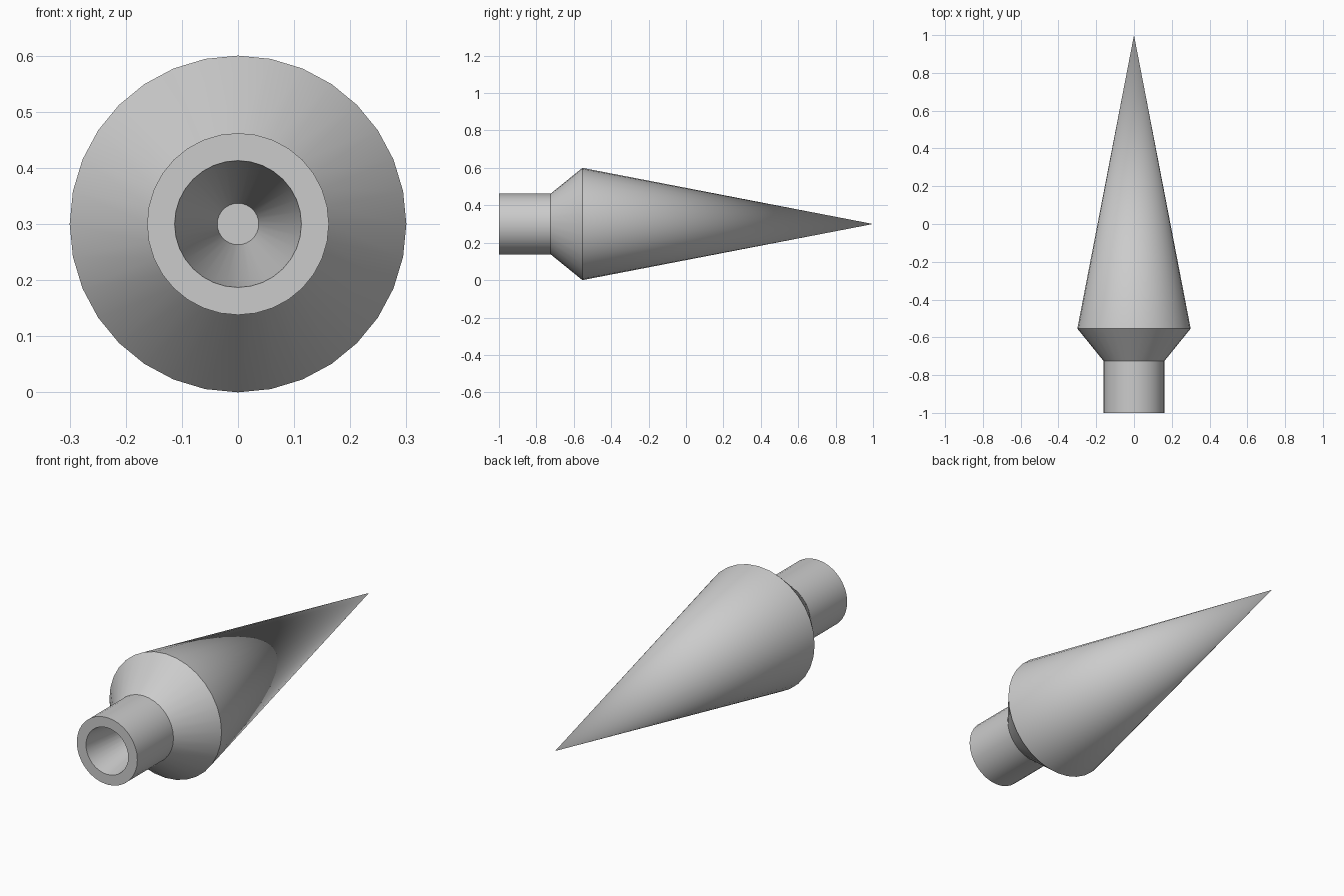
import bpy, bmesh, math
from mathutils import Matrix, Vector

if "Cube" in bpy.data.objects:
    bpy.data.objects.remove(bpy.data.objects["Cube"])

SIDES = 32
AXIS_Z = 0.3

# Half-profile (radius, y): socket floor, socket wall, rim, neck, shoulder, tip
profile = [(0, -0.55), (0.037, -0.55), (0.113, -1.0), (0.162, -1.0),
           (0.162, -0.724), (0.3, -0.554), (0, 1.0)]

# Lathe the profile around the long axis
bm = bmesh.new()
verts = [bm.verts.new((0, y, AXIS_Z + r)) for r, y in profile]
edges = [bm.edges.new(pair) for pair in zip(verts, verts[1:])]
bmesh.ops.spin(bm, geom=verts + edges, cent=(0, 0, AXIS_Z), axis=(0, 1, 0),
               angle=math.tau, steps=SIDES, use_duplicate=False)
bmesh.ops.remove_doubles(bm, verts=bm.verts, dist=0.0005)
bmesh.ops.recalc_face_normals(bm, faces=bm.faces)

mesh = bpy.data.meshes.new("socketed_point")
bm.to_mesh(mesh)
bm.free()
obj = bpy.data.objects.new("socketed_point", mesh)
bpy.context.collection.objects.link(obj)

# Smooth sides with crisp rims
bpy.context.view_layer.objects.active = obj
obj.select_set(True)
bpy.ops.object.shade_smooth_by_angle(angle=math.radians(30))
